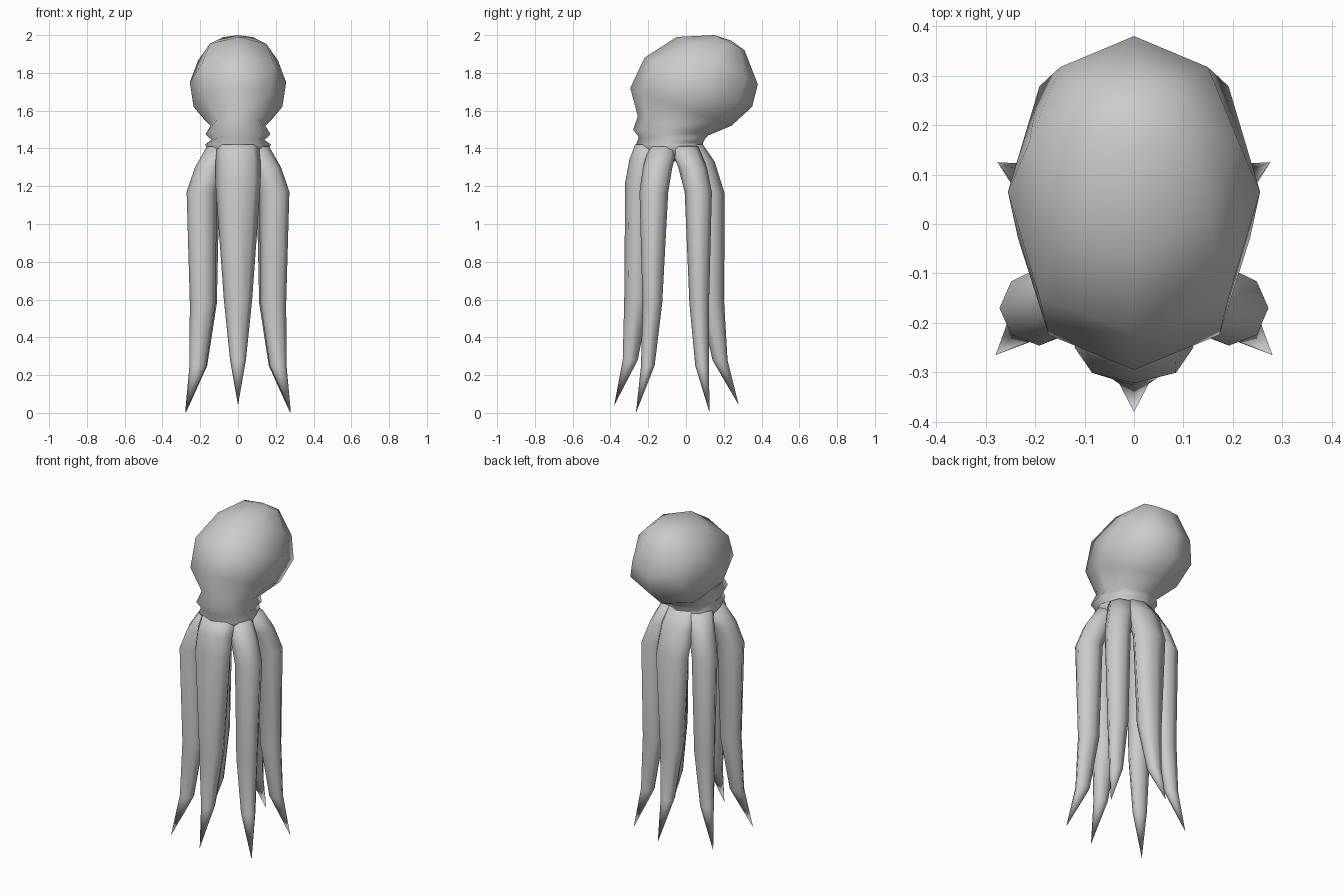
import bpy, bmesh, math
from mathutils import Vector

if "Cube" in bpy.data.objects:
    bpy.data.objects.remove(bpy.data.objects["Cube"])

grey = bpy.data.materials.new("plain grey")
grey.diffuse_color = (0.6, 0.6, 0.6, 1)
grey.use_nodes = True
grey.node_tree.nodes["Principled BSDF"].inputs["Base Color"].default_value = grey.diffuse_color


def loft(name, rings, start, end):
    """Skin a list of vertex rings, closing both ends onto single points."""
    bm = bmesh.new()
    loops = [[bm.verts.new(p) for p in ring] for ring in rings]
    n = len(loops[0])
    for a, b in zip(loops, loops[1:]):
        for i in range(n):
            j = (i + 1) % n
            bm.faces.new((a[i], a[j], b[j], b[i]))
    for loop, point in ((loops[0], start), (loops[-1], end)):
        tip = bm.verts.new(point)
        for i in range(n):
            bm.faces.new((loop[i], loop[(i + 1) % n], tip))
    bmesh.ops.recalc_face_normals(bm, faces=bm.faces)
    for f in bm.faces:
        f.smooth = True
    mesh = bpy.data.meshes.new(name)
    bm.to_mesh(mesh)
    bm.free()
    mesh.materials.append(grey)
    obj = bpy.data.objects.new(name, mesh)
    bpy.context.collection.objects.link(obj)
    return obj


def tilted_ring(front, back, width, fullness=1.0, n=8):
    """Ring leaning between a front and a back point (y, z); fullness swells its diagonals."""
    f, b = Vector((0, *front)), Vector((0, *back))
    mid, half = (f + b) / 2, (b - f) / 2
    ring = []
    for i in range(n):
        t = 2 * math.pi * i / n
        k = fullness if i % 2 else 1.0
        ring.append(mid + half * math.cos(t) * k + Vector((width * math.sin(t) * k, 0, 0)))
    return ring


def flat_ring(centre, rx, ry, n=8):
    turns = [2 * math.pi * i / n for i in range(n)]
    return [Vector(centre) + Vector((rx * math.cos(t), ry * math.sin(t), 0)) for t in turns]


# Head leaning backwards, with a pleated neck: front point, back point, half width
head = [
    ((0.15, 2.00), (0.31, 1.92), 0.115),
    ((-0.05, 1.99), (0.38, 1.74), 0.212),
    ((-0.22, 1.88), (0.35, 1.62), 0.255, 1.06),
    ((-0.295, 1.72), (0.24, 1.52), 0.235, 1.04),
    ((-0.255, 1.57), (0.12, 1.47), 0.145, 1.05),
    ((-0.28, 1.50), (0.10, 1.45), 0.172, 1.05),
    ((-0.25, 1.46), (0.09, 1.43), 0.14, 1.1),
    ((-0.265, 1.42), (0.09, 1.42), 0.175),
    ((-0.23, 1.37), (0.09, 1.37), 0.14),
    ((-0.15, 1.33), (0.03, 1.33), 0.08),
]
loft("head", [tilted_ring(*r) for r in head], (0, 0.24, 1.97), (0, -0.06, 1.33))


# Tentacles: path rows are x, y, z, radius x, radius y; the last point is the tip
def tentacle(name, path, tip):
    rings = [flat_ring(row[:3], row[3], row[4]) for row in path]
    x, y, z = path[0][:3]
    loft(name, rings, (x, y, z + 0.01), tip)


tentacle("front_tentacle", [
    (0, -0.185, 1.42, 0.11, 0.085), (0, -0.225, 1.34, 0.118, 0.075),
    (0, -0.25, 1.22, 0.12, 0.072), (0, -0.26, 0.60, 0.075, 0.067),
    (0, -0.295, 0.28, 0.042, 0.04)], (0, -0.38, 0.04))
tentacle("back_tentacle", [
    (0, 0.015, 1.42, 0.10, 0.075), (0, 0.08, 1.33, 0.108, 0.072),
    (0, 0.135, 1.16, 0.11, 0.07), (0, 0.135, 0.60, 0.075, 0.066),
    (0, 0.18, 0.28, 0.042, 0.04)], (0, 0.28, 0.04))
for s, side in ((-1, "left"), (1, "right")):
    tentacle(side + "_front_tentacle", [
        (s * 0.085, -0.12, 1.41, 0.08, 0.075), (s * 0.15, -0.15, 1.30, 0.078, 0.078),
        (s * 0.192, -0.17, 1.17, 0.08, 0.076), (s * 0.187, -0.178, 0.58, 0.068, 0.052),
        (s * 0.212, -0.202, 0.25, 0.045, 0.036)], (s * 0.28, -0.265, 0.0))
    tentacle(side + "_back_tentacle", [
        (s * 0.085, -0.01, 1.41, 0.08, 0.075), (s * 0.135, 0.035, 1.30, 0.076, 0.076),
        (s * 0.175, 0.065, 1.17, 0.076, 0.072), (s * 0.178, 0.07, 0.58, 0.066, 0.052),
        (s * 0.205, 0.085, 0.25, 0.042, 0.036)], (s * 0.276, 0.125, 0.0))
